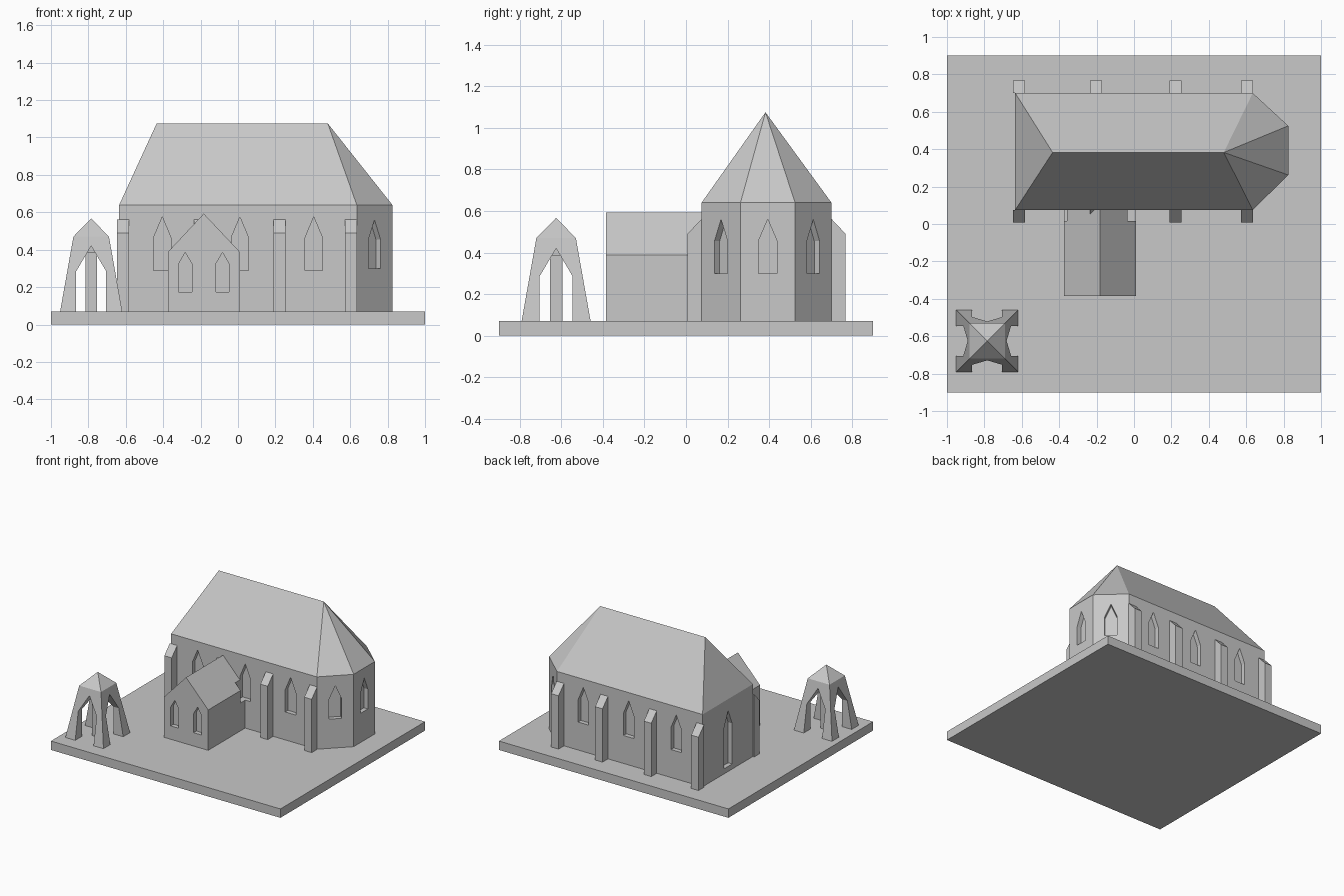
import bpy, bmesh, math
from mathutils import Matrix, Vector

if "Cube" in bpy.data.objects:
    bpy.data.objects.remove(bpy.data.objects["Cube"], do_unlink=True)

stone = bpy.data.materials.new("grey_stone")
stone.use_nodes = True
GREY = (0.58, 0.58, 0.58, 1)
stone.diffuse_color = GREY
stone.node_tree.nodes["Principled BSDF"].inputs["Base Color"].default_value = GREY


def finish(name, bm):
    bmesh.ops.recalc_face_normals(bm, faces=bm.faces)
    mesh = bpy.data.meshes.new(name)
    bm.to_mesh(mesh)
    bm.free()
    mesh.materials.append(stone)
    ob = bpy.data.objects.new(name, mesh)
    bpy.context.collection.objects.link(ob)
    return ob


def add_prism(bm, profile, start, end, matrix=Matrix()):
    """Extrude an (x, z) profile along y from start to end."""
    rings = [[bm.verts.new(matrix @ Vector((x, y, z))) for x, z in profile]
             for y in (start, end)]
    bm.faces.new(rings[0])
    bm.faces.new(rings[1][::-1])
    for i in range(len(profile)):
        j = (i + 1) % len(profile)
        bm.faces.new((rings[0][i], rings[0][j], rings[1][j], rings[1][i]))


def prism(name, profile, start, end, matrix=Matrix()):
    bm = bmesh.new()
    add_prism(bm, profile, start, end, matrix)
    return finish(name, bm)


def box(name, x0, x1, y0, y1, z0, z1):
    return prism(name, [(x0, z0), (x1, z0), (x1, z1), (x0, z1)], y0, y1)


def hull(name, points):
    bm = bmesh.new()
    for p in points:
        bm.verts.new(p)
    bmesh.ops.convex_hull(bm, input=bm.verts)
    bmesh.ops.dissolve_limit(bm, angle_limit=0.001, verts=bm.verts, edges=bm.edges)
    return finish(name, bm)


def lancet(half, bottom, spring, tip):
    return [(-half, bottom), (half, bottom), (half, spring), (0, tip), (-half, spring)]


def place(x, y, degrees):
    """Frame whose -y axis is the outward direction of a wall."""
    return Matrix.Translation((x, y, 0)) @ Matrix.Rotation(math.radians(degrees), 4, "Z")


def cut(targets, openings):
    bm = bmesh.new()
    for profile, start, end, matrix in openings:
        add_prism(bm, profile, start, end, matrix)
    cutter = finish("opening_cutter", bm)
    cutter.hide_render = True
    for ob in targets:
        mod = ob.modifiers.new("openings", "BOOLEAN")
        mod.operation, mod.solver, mod.object = "DIFFERENCE", "EXACT", cutter
        with bpy.context.temp_override(object=ob, active_object=ob):
            bpy.ops.object.modifier_apply(modifier=mod.name)
    bpy.data.objects.remove(cutter, do_unlink=True)


GROUND, EAVE, RIDGE = 0.07, 0.64, 1.075
SOUTH, NORTH, MID = 0.075, 0.70, 0.3825

# Ground slab
box("ground_slab", -1, 1, -0.9, 0.9, 0, GROUND)

# Nave with three-sided apse at the +x end
plan = [(-0.635, SOUTH), (0.635, SOUTH), (0.825, 0.262),
        (0.825, 0.525), (0.635, NORTH), (-0.635, NORTH)]
nave = hull("nave_walls", [(x, y, z) for x, y in plan for z in (GROUND, EAVE)])
hull("nave_roof", [(x, y, EAVE) for x, y in plan]
     + [(-0.435, MID, RIDGE), (0.48, MID, RIDGE)])

# Gabled porch
PORCH_X, PORCH_FRONT = -0.183, -0.385
porch = prism("porch", [(-0.375, GROUND), (0.01, GROUND), (0.01, 0.388),
                        (PORCH_X, 0.593), (-0.375, 0.388)], PORCH_FRONT, SOUTH)

# Recessed lancet windows
OUT, IN = -0.058, 0.035
side = lancet(0.046, 0.29, 0.465, 0.575)
apse = lancet(0.045, 0.30, 0.455, 0.56)
openings = []
for x in (-0.405, 0.01, 0.405):
    openings.append((side, OUT, IN, place(x, SOUTH, 0)))
    openings.append((side, OUT, IN, place(x, NORTH, 180)))
for (x0, y0), (x1, y1) in zip(plan[1:4], plan[2:5]):
    turn = math.degrees(math.atan2(y1 - y0, x1 - x0))
    openings.append((apse, OUT, IN, place((x0 + x1) / 2, (y0 + y1) / 2, turn)))
openings.append((lancet(0.05, 0.11, 0.43, 0.55), OUT, IN, place(-0.635, MID, -90)))
for x in (-0.282, -0.083):
    openings.append((lancet(0.035, 0.175, 0.325, 0.385), OUT, IN,
                     place(x, PORCH_FRONT, 0)))
cut([nave, porch], openings)

# Buttresses with sloping caps, along both long walls
slope = [(0, GROUND), (0.068, GROUND), (0.068, 0.49), (0, 0.562)]
for i, x in enumerate((-0.615, -0.203, 0.222, 0.605)):
    prism(f"south_buttress_{i + 1}", slope, -0.032, 0.032, place(x, SOUTH, -90))
    prism(f"north_buttress_{i + 1}", slope, -0.032, 0.032, place(x, NORTH, 90))

# Bell tower: tapered body with pointed arches both ways and a pyramid cap
TX, TY = -0.785, -0.625
corners = [(-1, -1), (1, -1), (1, 1), (-1, 1)]
points = [(TX + sx * h, TY + sy * h, z) for sx, sy in corners
          for h, z in ((0.166, GROUND), (0.095, 0.47))]
tower = hull("tower", points + [(TX, TY, 0.567)])
arch = lancet(0.08, 0.0, 0.285, 0.42)
for turn in (0, 90):
    cut([tower], [(arch, -0.3, 0.3, place(TX, TY, turn))])
box("tower_ceiling", TX - 0.06, TX + 0.06, TY - 0.06, TY + 0.06, 0.385, 0.44)
box("tower_pillar", TX - 0.03, TX + 0.03, TY - 0.03, TY + 0.03, GROUND, 0.385)
